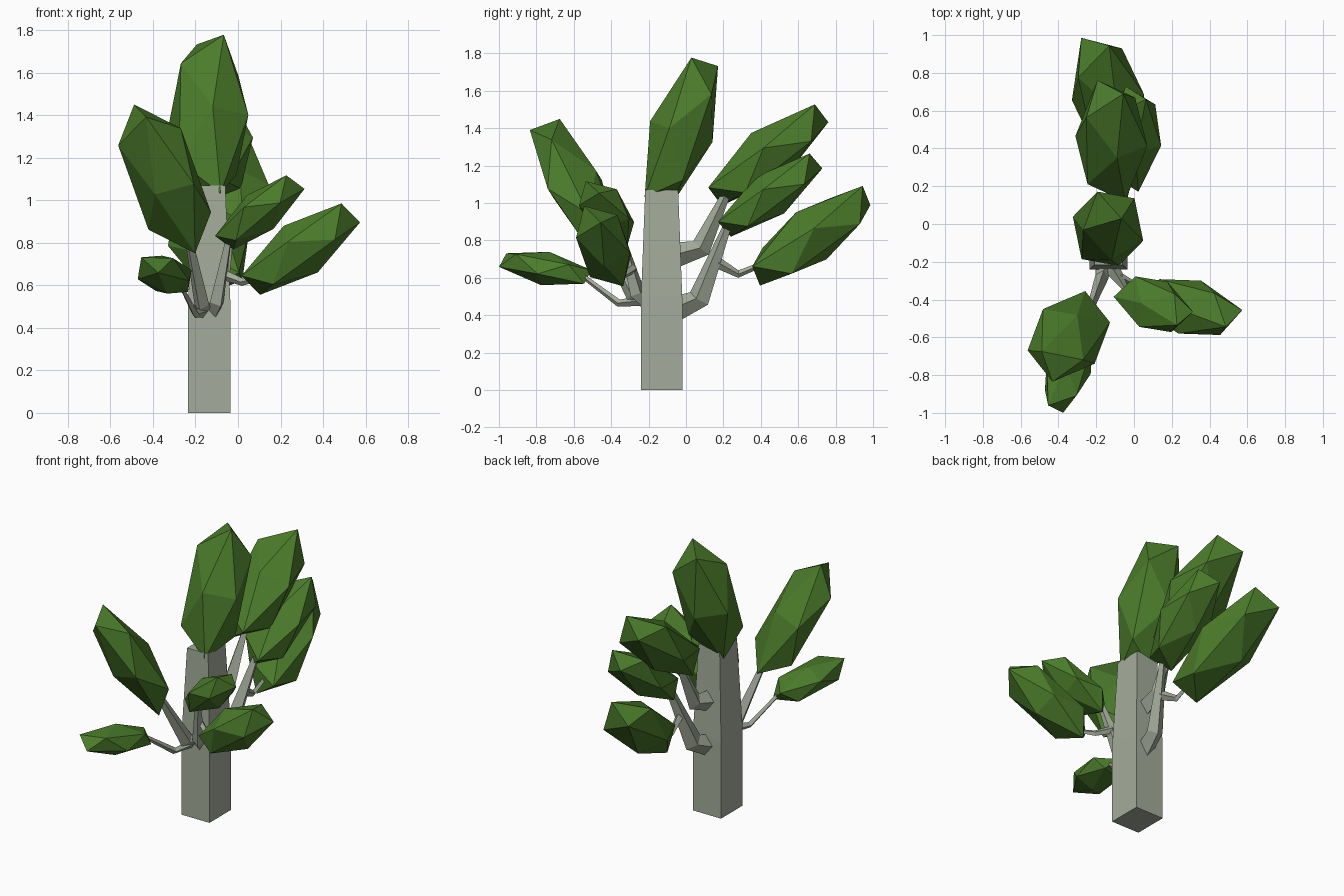
import bpy
import bmesh
from math import cos, sin, pi, sqrt, radians
from mathutils import Vector, Matrix

cube = bpy.data.objects.get("Cube")
if cube:
    bpy.data.objects.remove(cube, do_unlink=True)

GOLD = (1 + sqrt(5)) / 2
UP = Vector((0, 0, 1))
ROLL = Matrix.Rotation(radians(-40), 3, 'Z')


def make_material(name, rgb):
    mat = bpy.data.materials.new(name)
    mat.use_nodes = True
    colour = (*rgb, 1)
    mat.diffuse_color = colour
    for node in mat.node_tree.nodes:
        if node.type == 'BSDF_PRINCIPLED':
            node.inputs["Base Color"].default_value = colour
            node.inputs["Roughness"].default_value = 0.9
    return mat


leaf_green = make_material("leaf green", (0.071, 0.2, 0.024))
bark_grey = make_material("bark grey", (0.37, 0.41, 0.325))


def finish(bm, name, mat):
    bmesh.ops.recalc_face_normals(bm, faces=bm.faces)
    mesh = bpy.data.meshes.new(name)
    bm.to_mesh(mesh)
    bm.free()
    mesh.materials.append(mat)
    obj = bpy.data.objects.new(name, mesh)
    bpy.context.scene.collection.objects.link(obj)
    return obj


def foliage(name, base, tip, depth, width):
    """Rolled icosahedron, stretched from base to tip and flattened to depth and width."""
    base, tip = Vector(base), Vector(tip)
    along = (tip - base) / 2
    level = along.cross(UP).normalized()
    rise = level.cross(along).normalized()
    axes = (level * width / GOLD, rise * depth / GOLD, along / GOLD)
    bm = bmesh.new()
    for shift in range(3):
        for a in (-1, 1):
            for b in (-GOLD, GOLD):
                local = Vector((0, 0, 0))
                local[(shift + 1) % 3] = a
                local[(shift + 2) % 3] = b
                local = ROLL @ local
                offset = sum((ax * k for ax, k in zip(axes, local)), Vector())
                bm.verts.new((base + tip) / 2 + offset)
    bmesh.ops.convex_hull(bm, input=bm.verts)
    return finish(bm, name, leaf_green)


def branch(name, path, radii, sides=4):
    """Faceted tapering limb through the points of path."""
    pts = [Vector(p) for p in path]
    bm = bmesh.new()
    rings = []
    for i, (p, r) in enumerate(zip(pts, radii)):
        way = (pts[min(i + 1, len(pts) - 1)] - pts[max(i - 1, 0)]).normalized()
        side = way.cross(UP).normalized()
        top = side.cross(way)
        rings.append([bm.verts.new(p + r * (0.8 * side * cos(2 * pi * k / sides)
                                            + top * sin(2 * pi * k / sides)))
                      for k in range(sides)])
    for low, high in zip(rings, rings[1:]):
        for k in range(sides):
            n = (k + 1) % sides
            bm.faces.new((low[k], low[n], high[n], high[k]))
    bm.faces.new(rings[0])
    bm.faces.new(rings[-1])
    return finish(bm, name, bark_grey)


# Square trunk, narrowing above the first branches
bm = bmesh.new()
bmesh.ops.create_cube(bm, size=1, matrix=Matrix.Translation((-0.135, -0.13, 0.535))
                      @ Matrix.Diagonal((0.2, 0.22, 1.07, 1)))
bmesh.ops.bisect_plane(bm, geom=bm.verts[:] + bm.edges[:] + bm.faces[:],
                       plane_co=(0, 0, 0.5), plane_no=UP)
for v in bm.verts:
    if v.co.z > 1:
        v.co.x = -0.135 + (v.co.x + 0.135) * 0.75
        v.co.y = -0.13 + (v.co.y + 0.13) * 0.8
finish(bm, "trunk", bark_grey)

# Limbs: two at the back, three at the front, with side twigs
branch("back_upper_limb", [(-0.13, -0.07, 0.72), (-0.115, 0.08, 0.76), (-0.1, 0.22, 1.06)],
       (0.07, 0.055, 0.022)) 
branch("back_lower_limb", [(-0.13, -0.07, 0.43), (-0.1, 0.07, 0.49), (-0.03, 0.23, 0.9)],
       (0.07, 0.06, 0.022))
branch("back_twig", [(-0.07, 0.17, 0.68), (-0.09, 0.28, 0.62), (-0.09, 0.4, 0.67)],
       (0.03, 0.02, 0.015))
branch("front_right_limb", [(-0.16, -0.2, 0.48), (-0.17, -0.28, 0.51), (-0.24, -0.47, 0.86)],
       (0.05, 0.045, 0.02))
branch("front_low_limb", [(-0.16, -0.22, 0.48), (-0.2, -0.36, 0.465), (-0.285, -0.58, 0.63)],
       (0.03, 0.02, 0.012))
branch("front_left_limb", [(-0.12, -0.2, 0.48), (-0.1, -0.26, 0.52), (-0.04, -0.35, 0.84)],
       (0.05, 0.045, 0.018))
branch("front_left_twig", [(-0.07, -0.28, 0.65), (0.02, -0.33, 0.615), (0.09, -0.39, 0.63)],
       (0.025, 0.018, 0.012))

# Foliage clumps: base, tip, depth, width
foliage("crown_foliage", (-0.145, -0.15, 1.01), (-0.13, 0.1, 1.755), 0.15, 0.17)
foliage("front_right_foliage", (-0.23, -0.435, 0.78), (-0.46, -0.755, 1.42), 0.12, 0.175)
foliage("front_low_foliage", (-0.275, -0.525, 0.605), (-0.415, -0.98, 0.695), 0.078, 0.11)
foliage("front_left_low_foliage", (0.06, -0.38, 0.6), (0.53, -0.5, 0.94), 0.115, 0.135)
foliage("front_left_high_foliage", (-0.065, -0.35, 0.8), (0.27, -0.5, 1.085), 0.085, 0.125)
foliage("back_high_foliage", (-0.115, 0.155, 1.035), (-0.125, 0.725, 1.48), 0.128, 0.17)
foliage("back_middle_foliage", (-0.03, 0.205, 0.86), (0.01, 0.695, 1.225), 0.105, 0.14)
foliage("back_low_foliage", (-0.07, 0.375, 0.61), (-0.205, 0.965, 1.04), 0.133, 0.17)
